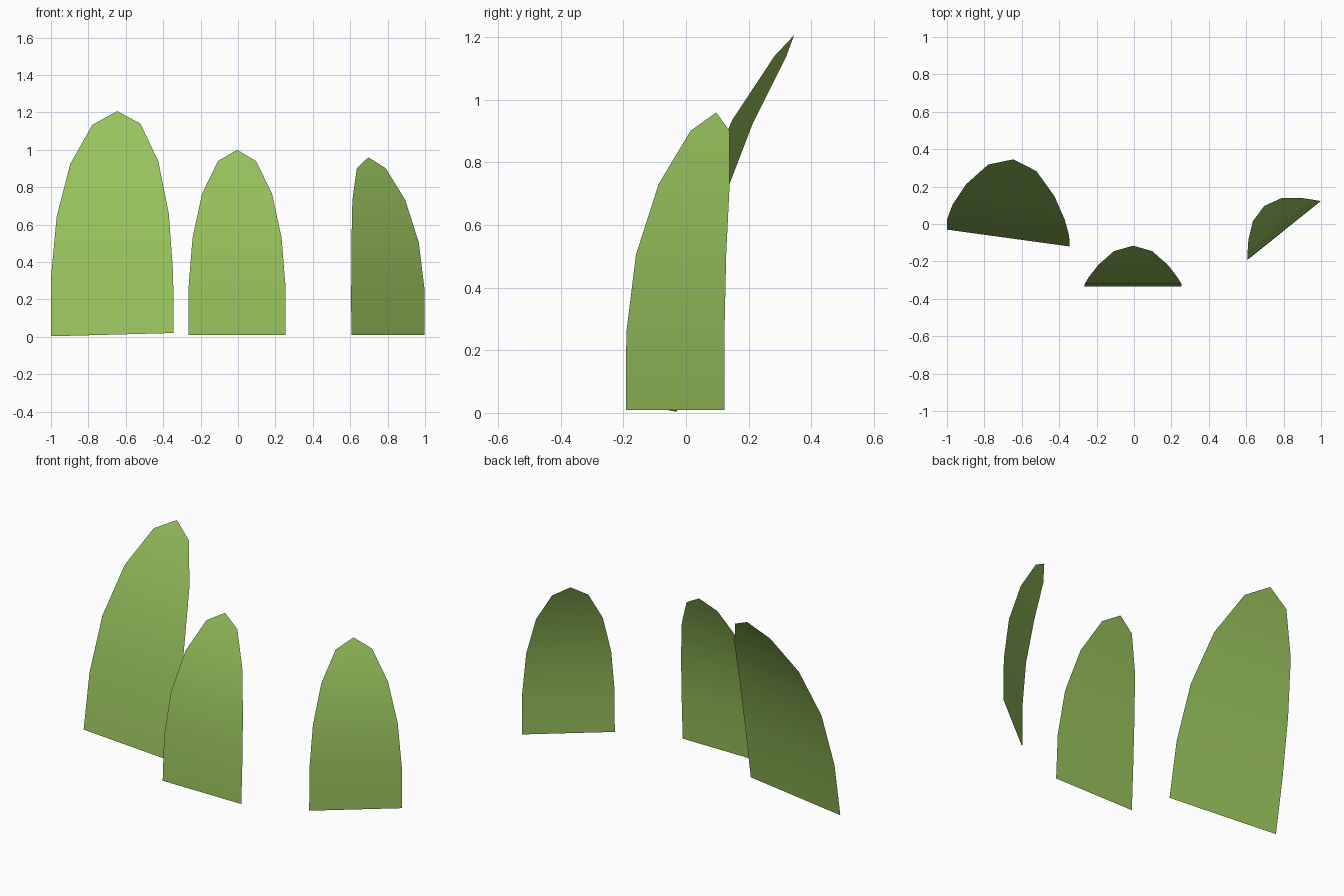
import bpy, bmesh, math
from mathutils import Matrix, Euler, Vector

if "Cube" in bpy.data.objects:
    bpy.data.objects.remove(bpy.data.objects["Cube"])

green = bpy.data.materials.new("leaf green")
green.diffuse_color = (0.305, 0.533, 0.107, 1)
green.use_nodes = True
green.node_tree.nodes["Principled BSDF"].inputs["Base Color"].default_value = green.diffuse_color

# leaf profile: half width, backward lean, height
PROFILE = [(0.26, 0.0, 0.0), (0.259, 0.012, 0.26), (0.238, 0.047, 0.52),
           (0.187, 0.113, 0.755), (0.102, 0.188, 0.93)]
TIP = (0, 0.217, 0.99)


def leaf(name, base, width, height, pitch, roll, turn):
    """Thin upright blade, flat across and curving backward."""
    bm = bmesh.new()
    rows = [(bm.verts.new((-w, y, z)), bm.verts.new((w, y, z))) for w, y, z in PROFILE]
    for (a, b), (d, c) in zip(rows, rows[1:]):
        bm.faces.new((a, b, c, d))
    bm.faces.new((*rows[-1], bm.verts.new(TIP)))
    for f in bm.faces:
        f.smooth = True
    rot = Euler((math.radians(pitch), math.radians(roll), math.radians(turn)), 'XYZ')
    bm.transform(Matrix.LocRotScale(Vector(base), rot, Vector((width, height, height))))
    mesh = bpy.data.meshes.new(name)
    bm.to_mesh(mesh)
    bm.free()
    mesh.materials.append(green)
    obj = bpy.data.objects.new(name, mesh)
    bpy.context.collection.objects.link(obj)


# three blades: tall left, middle front, turned right
leaf("left_leaf", (-0.672, -0.075, 0.012), 1.272, 1.25, -7, -1.5, -7.8)
leaf("middle_leaf", (-0.005, -0.333, 0.01), 1, 1, 0, 0, 0)
leaf("right_leaf", (0.802, -0.035, 0.01), 0.968, 0.952, 2.3, 0, 38.7)
